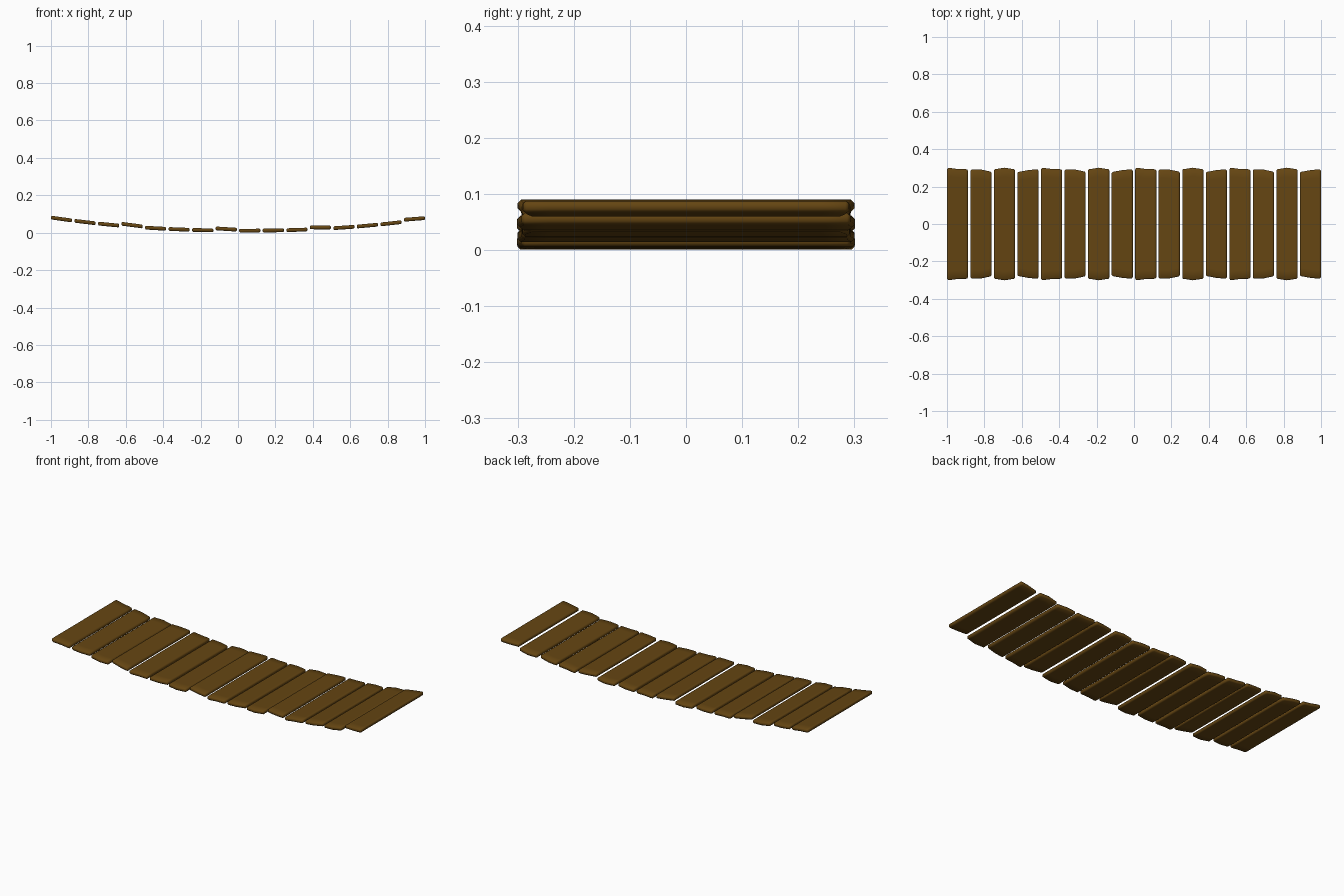
import bpy
import bmesh

cube = bpy.data.objects.get("Cube")
if cube:
    bpy.data.objects.remove(cube, do_unlink=True)

wood = bpy.data.materials.new("dark_brown_wood")
wood.use_nodes = True
brown = (0.13, 0.06, 0.006, 1)
wood.diffuse_color = brown
shader = wood.node_tree.nodes["Principled BSDF"]
shader.inputs["Base Color"].default_value = brown
shader.inputs["Roughness"].default_value = 0.9

PLANKS = 16
WIDTH = 0.113
THICKNESS = 0.02
PITCH = (2 - WIDTH) / (PLANKS - 1)

# Positions across a plank, and the half length there for four worn end shapes
ACROSS = (0, 0.12, 0.5, 0.88, 1)
END_SHAPES = (
    (0.297, 0.3, 0.294, 0.293, 0.29),
    (0.29, 0.292, 0.291, 0.282, 0.278),
    (0.292, 0.294, 0.301, 0.294, 0.292),
    (0.278, 0.28, 0.288, 0.292, 0.289),
)


def sag(x):
    """Height of the walking surface along the hanging bridge."""
    return 0.021 + 0.066 * abs(x) ** 2.2 - 0.004 * x


def build_plank(index):
    kind = index % len(END_SHAPES)
    left = -1 + index * PITCH
    right = left + WIDTH
    # Every fourth plank sits a little loose, tipped up on one edge
    loose = kind == 3
    z_left = sag(left) + (0.011 if loose else 0)
    z_right = sag(right) + (0.005 if loose else 0)

    bm = bmesh.new()
    stations = (-1, -0.84, 0.84, 1)
    layers = []
    for drop in (0, THICKNESS):
        rows = []
        for t, half in zip(ACROSS, END_SHAPES[kind]):
            x = left + WIDTH * t
            z = z_left + (z_right - z_left) * t - drop
            rows.append([bm.verts.new((x, half * s, z)) for s in stations])
        layers.append(rows)
    top, bottom = layers

    # Broad faces
    for rows in layers:
        for a, b in zip(rows, rows[1:]):
            for j in range(len(stations) - 1):
                bm.faces.new((a[j], b[j], b[j + 1], a[j + 1]))
    # Long edges
    for r in (0, -1):
        for j in range(len(stations) - 1):
            bm.faces.new((top[r][j], top[r][j + 1], bottom[r][j + 1], bottom[r][j]))
    # Sawn ends
    for j in (0, -1):
        for i in range(len(ACROSS) - 1):
            bm.faces.new((top[i][j], top[i + 1][j], bottom[i + 1][j], bottom[i][j]))
    bmesh.ops.recalc_face_normals(bm, faces=bm.faces)
    for face in bm.faces:
        face.smooth = True

    mesh = bpy.data.meshes.new(f"plank_{index + 1}")
    bm.to_mesh(mesh)
    bm.free()
    mesh.materials.append(wood)
    plank = bpy.data.objects.new(mesh.name, mesh)
    bpy.context.collection.objects.link(plank)

    # Worn, softened edges
    bevel = plank.modifiers.new("worn_edges", "BEVEL")
    bevel.width = 0.005
    bevel.segments = 1
    bevel.limit_method = "ANGLE"
    bevel.angle_limit = 0.8


for i in range(PLANKS):
    build_plank(i)
